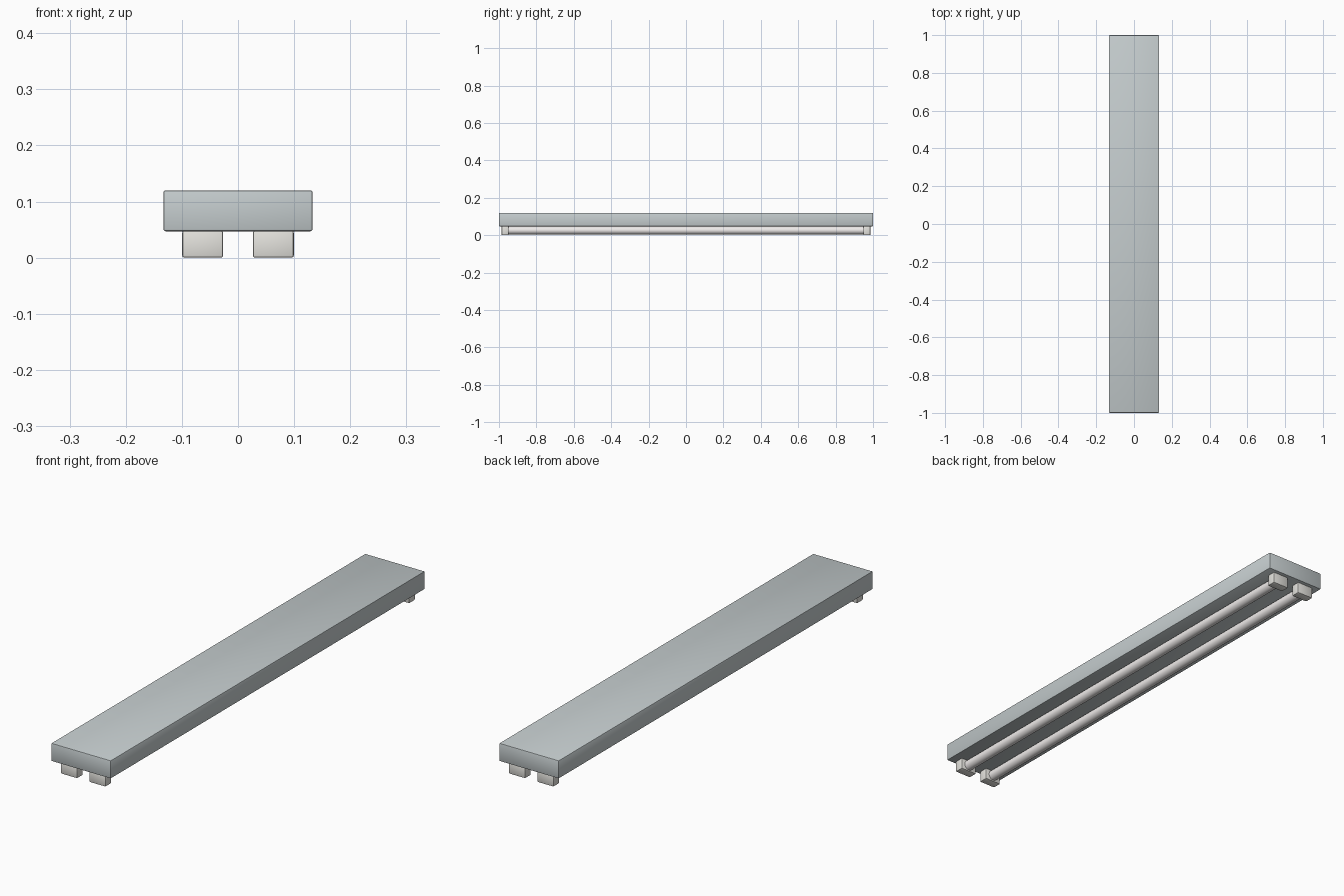
import bpy
import math

if "Cube" in bpy.data.objects:
    bpy.data.objects.remove(bpy.data.objects["Cube"])


def material(name, color):
    m = bpy.data.materials.new(name)
    m.diffuse_color = color
    m.use_nodes = True
    m.node_tree.nodes["Principled BSDF"].inputs["Base Color"].default_value = m.diffuse_color
    return m


housing_mat = material("housing_grey", (0.56, 0.61, 0.62, 1))
socket_mat = material("socket_white", (0.78, 0.77, 0.73, 1))
tube_mat = material("tube_white", (0.86, 0.83, 0.82, 1))


def finish(obj, name, mat):
    obj.name = name
    obj.data.materials.append(mat)
    bpy.ops.object.shade_smooth_by_angle(angle=math.radians(40))


def box(name, center, size, bevel, mat):
    bpy.ops.mesh.primitive_cube_add(size=1, location=center)
    obj = bpy.context.object
    obj.scale = size
    bpy.ops.object.transform_apply(location=False, rotation=False, scale=True)
    mod = obj.modifiers.new("bevel", 'BEVEL')
    mod.width = bevel
    mod.segments = 2
    bpy.ops.object.modifier_apply(modifier=mod.name)
    finish(obj, name, mat)


# Ceiling housing
box("housing", (0, 0, 0.0835), (0.266, 2.0, 0.073), 0.004, housing_mat)

for side, x in (("left", -0.063), ("right", 0.063)):
    # Lamp sockets at both ends
    for end, y in (("front", -0.967), ("back", 0.967)):
        box(f"{side}_{end}_socket", (x, y, 0.024), (0.073, 0.038, 0.048), 0.004, socket_mat)
    # Fluorescent tube between the sockets
    bpy.ops.mesh.primitive_cylinder_add(vertices=32, radius=0.021, depth=1.91,
                                        location=(x, 0, 0.026),
                                        rotation=(math.pi / 2, 0, 0))
    finish(bpy.context.object, f"{side}_tube", tube_mat)
